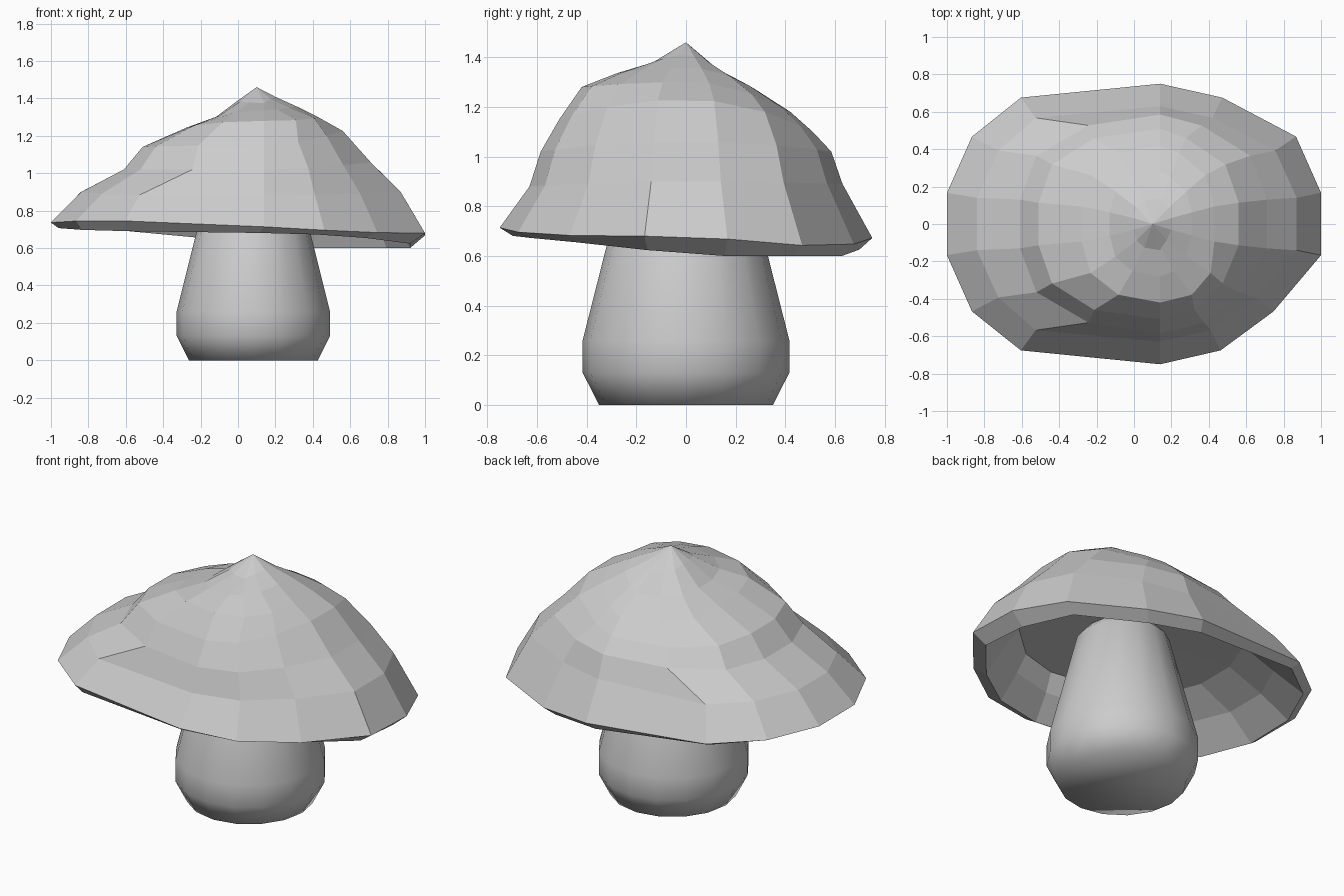
import bpy
import bmesh
from math import cos, sin, tau

cube = bpy.data.objects.get("Cube")
if cube:
    bpy.data.objects.remove(cube)

grey = bpy.data.materials.new("plain grey")
grey.use_nodes = True
colour = (0.6, 0.6, 0.6, 1)
grey.diffuse_color = colour
grey.node_tree.nodes["Principled BSDF"].inputs["Base Color"].default_value = colour


def build_shell(name, rings, first_tip=None, last_tip=None, smooth=False):
    """Skin a list of point rings and close both ends with a fan or a flat face."""
    bm = bmesh.new()
    loops = [[bm.verts.new(point) for point in ring] for ring in rings]
    count = len(loops[0])
    for lower, upper in zip(loops, loops[1:]):
        for i in range(count):
            j = (i + 1) % count
            bm.faces.new((lower[i], lower[j], upper[j], upper[i]))
    for loop, tip in ((loops[0], first_tip), (loops[-1], last_tip)):
        if tip is None:
            bm.faces.new(loop)
        else:
            vert = bm.verts.new(tip)
            for i in range(count):
                bm.faces.new((loop[i], loop[(i + 1) % count], vert))
    bmesh.ops.recalc_face_normals(bm, faces=bm.faces)
    for face in bm.faces:
        face.smooth = smooth
    mesh = bpy.data.meshes.new(name)
    bm.to_mesh(mesh)
    bm.free()
    mesh.materials.append(grey)
    obj = bpy.data.objects.new(name, mesh)
    bpy.context.collection.objects.link(obj)
    return obj


# Cap: lopsided faceted rings, each with its extents and heights on four sides
SIDES = 14
CORNER_SCALE = {1: 1.08, 2: 1.06, 5: 1.08, 8: 1.08, 11: 1.04, 12: 0.93}


def cap_ring(left, right, depth, z_left, z_right, z_front, z_back, flare=0, bulge=0):
    middle, half = (left + right) / 2, (right - left) / 2 / cos(tau / SIDES / 2)
    points = []
    for k in range(SIDES):
        angle = tau * (k + 0.5) / SIDES
        c, s = cos(angle), sin(angle)
        x = middle + half * c * CORNER_SCALE.get(k, 1)
        if k in (3, 10):      # centre ridge
            x = 0.14
        elif k in (4, 9):     # flared creases on the drooping side
            x -= flare
        elif k in (11, 12):   # fuller front shoulder
            x += bulge
        z_side = z_right if c > 0 else z_left
        z_end = z_back if s > 0 else z_front
        points.append((x, depth * s, z_side * c * c + z_end * s * s))
    return points


# Rim twists up at one side and sags towards the back left corner
rim = [(x, y, z - 0.08 * x * y * y - 0.06 * max(0, x) * max(0, y))
       for x, y, z in cap_ring(-1, 1, 0.75, 0.735, 0.68, 0.72, 0.685, 0.16)]
outer = [
    rim,
    cap_ring(-0.84, 0.87, 0.63, 0.9, 0.9, 0.88, 0.89, 0.16),
    cap_ring(-0.61, 0.71, 0.585, 1.02, 1.06, 1.02, 1.02, 0, 0.02),
    cap_ring(-0.51, 0.56, 0.51, 1.14, 1.23, 1.15, 1.1, 0, 0.05),
    cap_ring(-0.28, 0.43, 0.42, 1.24, 1.3, 1.28, 1.18, 0, 0.07),
    cap_ring(-0.13, 0.31, 0.28, 1.29, 1.36, 1.335, 1.27, 0, 0.02),
    cap_ring(0, 0.2, 0.14, 1.39, 1.41, 1.375, 1.34),
]

# Underside: a turned-in lip, then a shallow hollow with a flat ceiling
lip = [(x * 0.94 - 0.02, y * 0.93,
        max(0.6, 0.66 - 0.05 * x - 0.03 * y - 0.05 * x * y)) for x, y, z in rim]
hollow = [[(x * 0.94, y * 0.93, z - drop) for x, y, z in ring]
          for ring, drop in ((outer[2], 0.1), (outer[1], 0.07))]
build_shell("cap", hollow + [lip] + outer,
            first_tip=(0.06, 0, 0.94), last_tip=(0.1, 0, 1.46))

# Stem: smooth bulb tapering up to the ceiling of the hollow
profile = [(0.345, 0), (0.41, 0.13), (0.41, 0.26), (0.255, 0.88), (0.2, 0.94)]
steps = 16
stem_rings = [[(0.082 + r * cos(tau * i / steps), r * 1.015 * sin(tau * i / steps), z)
               for i in range(steps)] for r, z in profile]
build_shell("stem", stem_rings, smooth=True)
